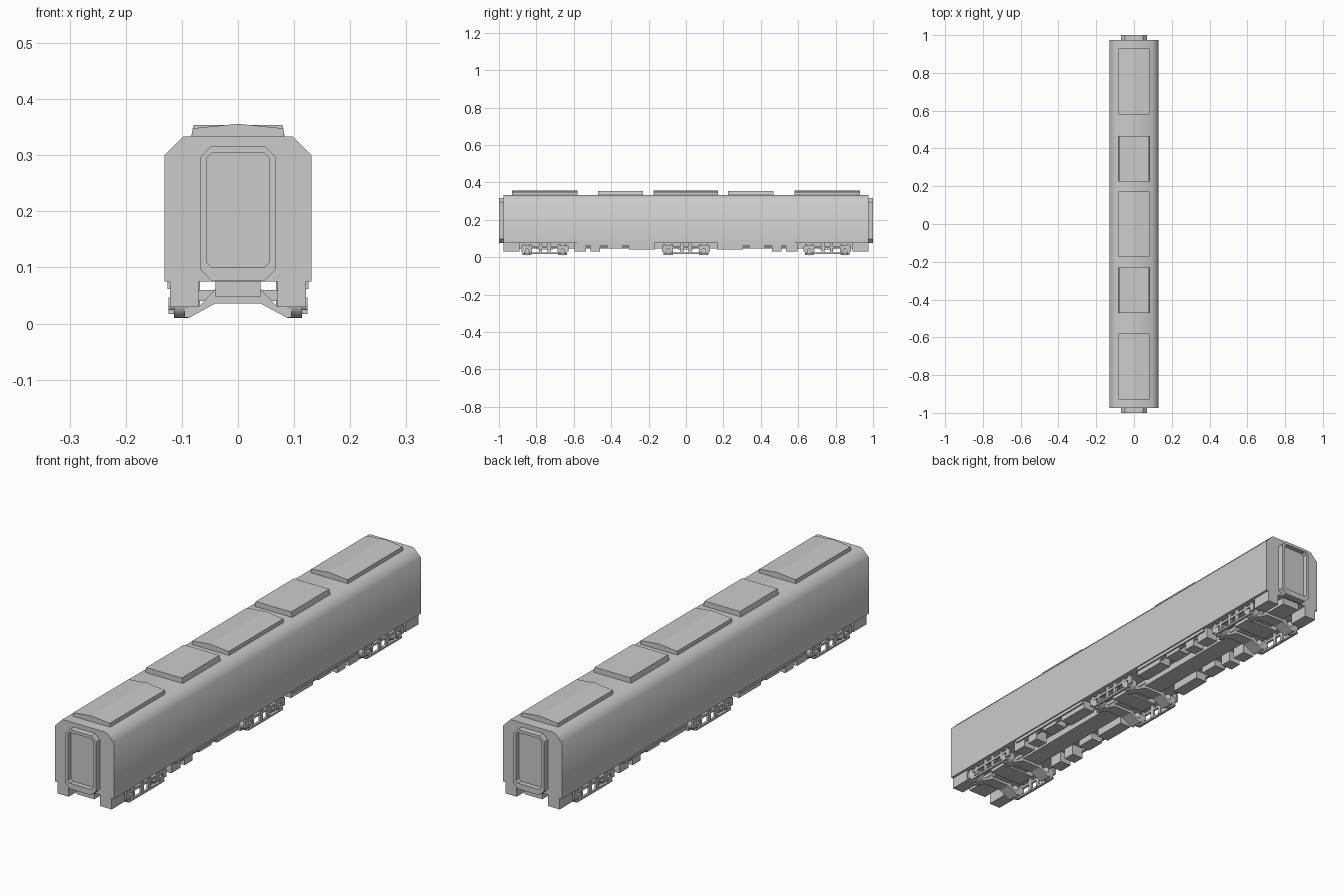
import bpy, bmesh, math

cube = bpy.data.objects.get("Cube")
if cube:
    bpy.data.objects.remove(cube, do_unlink=True)

grey = bpy.data.materials.new("plain grey")
grey.use_nodes = True
grey.diffuse_color = (0.6, 0.6, 0.6, 1)
grey.node_tree.nodes["Principled BSDF"].inputs["Base Color"].default_value = (0.6, 0.6, 0.6, 1)


def finish(name, bm, smooth=None):
    bmesh.ops.recalc_face_normals(bm, faces=bm.faces)
    mesh = bpy.data.meshes.new(name)
    bm.to_mesh(mesh)
    bm.free()
    mesh.materials.append(grey)
    ob = bpy.data.objects.new(name, mesh)
    bpy.context.collection.objects.link(ob)
    if smooth:
        bpy.ops.object.select_all(action='DESELECT')
        ob.select_set(True)
        bpy.context.view_layer.objects.active = ob
        bpy.ops.object.shade_smooth_by_angle(angle=math.radians(smooth))
    return ob


def add_prism(bm, profile, y0, y1):
    """Extrude an (x, z) outline along y."""
    face = bm.faces.new([bm.verts.new((x, y0, z)) for x, z in profile])
    ext = bmesh.ops.extrude_face_region(bm, geom=[face])
    for v in ext["geom"]:
        if isinstance(v, bmesh.types.BMVert):
            v.co.y = y1


def add_box(bm, x0, x1, y0, y1, z0, z1):
    add_prism(bm, [(x0, z0), (x1, z0), (x1, z1), (x0, z1)], y0, y1)


def add_disc(bm, x0, x1, y, z, r, sides=16):
    """Short cylinder with its axis along x."""
    ring = [(y + r * math.cos(2 * math.pi * i / sides),
             z + r * math.sin(2 * math.pi * i / sides)) for i in range(sides)]
    face = bm.faces.new([bm.verts.new((x0, a, b)) for a, b in ring])
    ext = bmesh.ops.extrude_face_region(bm, geom=[face])
    for v in ext["geom"]:
        if isinstance(v, bmesh.types.BMVert):
            v.co.x = x1


def mirrored(half):
    """Complete a right-hand outline with its mirror image."""
    return half + [(-x, z) for x, z in reversed(half) if x]


def octagon(w, z0, z1, c):
    return mirrored([(w - c, z0), (w, z0 + c), (w, z1 - c), (w - c, z1)])


# Car body with sloping roof shoulders
bm = bmesh.new()
add_prism(bm, mirrored([(0.131, 0.075), (0.131, 0.3), (0.098, 0.333)]), -0.975, 0.975)
finish("car_body", bm, 50)

# Roof units: long ones ridged, short ones flat
LONG = [(-0.93, -0.58), (-0.175, 0.172), (0.58, 0.93)]
SHORT = [(-0.47, -0.23), (0.225, 0.467)]
for i, (y0, y1) in enumerate(LONG):
    bm = bmesh.new()
    add_prism(bm, mirrored([(0.083, 0.33), (0.081, 0.348), (0, 0.356)]), y0, y1)
    finish(f"ridged_roof_unit_{i + 1}", bm)
for i, (y0, y1) in enumerate(SHORT):
    bm = bmesh.new()
    add_prism(bm, mirrored([(0.084, 0.33), (0.079, 0.354)]), y0, y1)
    finish(f"flat_roof_unit_{i + 1}", bm)

# Gangway frames around a recessed door at each end
outer, inner = octagon(0.068, 0.077, 0.316, 0.02), octagon(0.056, 0.1, 0.304, 0.009)
for side, name in ((-1, "front_gangway"), (1, "rear_gangway")):
    bm = bmesh.new()
    loops = [[bm.verts.new((x, side * y, z)) for x, z in pts] for pts, y in
             ((outer, 0.97), (outer, 1.0), (inner, 1.0), (inner, 0.98))]
    n = len(outer)
    for a, b in zip(loops, loops[1:]):
        for k in range(n):
            bm.faces.new((a[k], a[(k + 1) % n], b[(k + 1) % n], b[k]))
    bm.faces.new(loops[-1])
    bm.faces.new(list(reversed(loops[0])))
    finish(name, bm)

# Central spine below the floor
bm = bmesh.new()
add_box(bm, -0.04, 0.04, -0.97, 0.97, 0.047, 0.08)
finish("underframe_spine", bm)

# Corner skirts
bm = bmesh.new()
for sx in (-1, 1):
    for sy in (-1, 1):
        add_box(bm, sx * 0.07, sx * 0.121, sy * 0.89, sy * 0.975, 0.03, 0.08)
finish("corner_skirts", bm)

# Equipment boxes hanging below the floor: y start, y end, bottom
BOXES = [(-0.595, -0.535, 0.03), (-0.51, -0.46, 0.03), (-0.42, -0.34, 0.047),
         (-0.305, -0.165, 0.042)]
bm = bmesh.new()
for sx in (-1, 1):
    for sy in (-1, 1):
        for y0, y1, z0 in BOXES:
            add_box(bm, sx * 0.068, sx * 0.12, sy * y0, sy * y1, z0, 0.08)
finish("equipment_boxes", bm)

# Sill strips and thin pipes along the sides
bm = bmesh.new()
for sx in (-1, 1):
    for sy in (-1, 1):
        add_box(bm, sx * 0.118, sx * 0.126, sy * 0.17, sy * 0.58, 0.062, 0.08)
        add_box(bm, sx * 0.114, sx * 0.118, sy * 0.2, sy * 0.56, 0.052, 0.056)
finish("side_sills", bm)

# Bogies with arched axle beams, wheels and side frames
arch = mirrored([(0.04, 0.036), (0.086, 0.011), (0.095, 0.011), (0.095, 0.03),
                 (0.07, 0.03), (0.04, 0.062)])
for name, yc in (("front", -0.755), ("middle", 0), ("rear", 0.755)):
    beams, wheels, frames = bmesh.new(), bmesh.new(), bmesh.new()
    for off in (-0.095, 0.095):
        add_prism(beams, arch, yc + off - 0.025, yc + off + 0.025)
    add_box(beams, -0.075, 0.075, yc - 0.04, yc + 0.04, 0.04, 0.06)
    for sx in (-1, 1):
        for off in (-0.095, 0.095):
            y = yc + off
            add_disc(wheels, sx * 0.088, sx * 0.114, y, 0.037, 0.027)
            add_disc(wheels, sx * 0.114, sx * 0.124, y, 0.034, 0.013, 10)
            # axle box springs
            for d in (-0.018, 0.018):
                add_box(frames, sx * 0.112, sx * 0.121, y + d - 0.006, y + d + 0.006, 0.03, 0.07)
            # inner frame post
            s = math.copysign(1, off)
            add_box(frames, sx * 0.112, sx * 0.12, yc + s * 0.014, yc + s * 0.03, 0.02, 0.08)
            # end post
            add_box(frames, sx * 0.113, sx * 0.121, yc + s * 0.118, yc + s * 0.127, 0.03, 0.06)
        add_box(frames, sx * 0.112, sx * 0.121, yc - 0.125, yc + 0.125, 0.05, 0.06)
        add_box(frames, sx * 0.114, sx * 0.124, yc - 0.11, yc + 0.11, 0.017, 0.025)
    finish(f"{name}_axle_beams", beams)
    finish(f"{name}_wheels", wheels, 40)
    finish(f"{name}_side_frames", frames)
